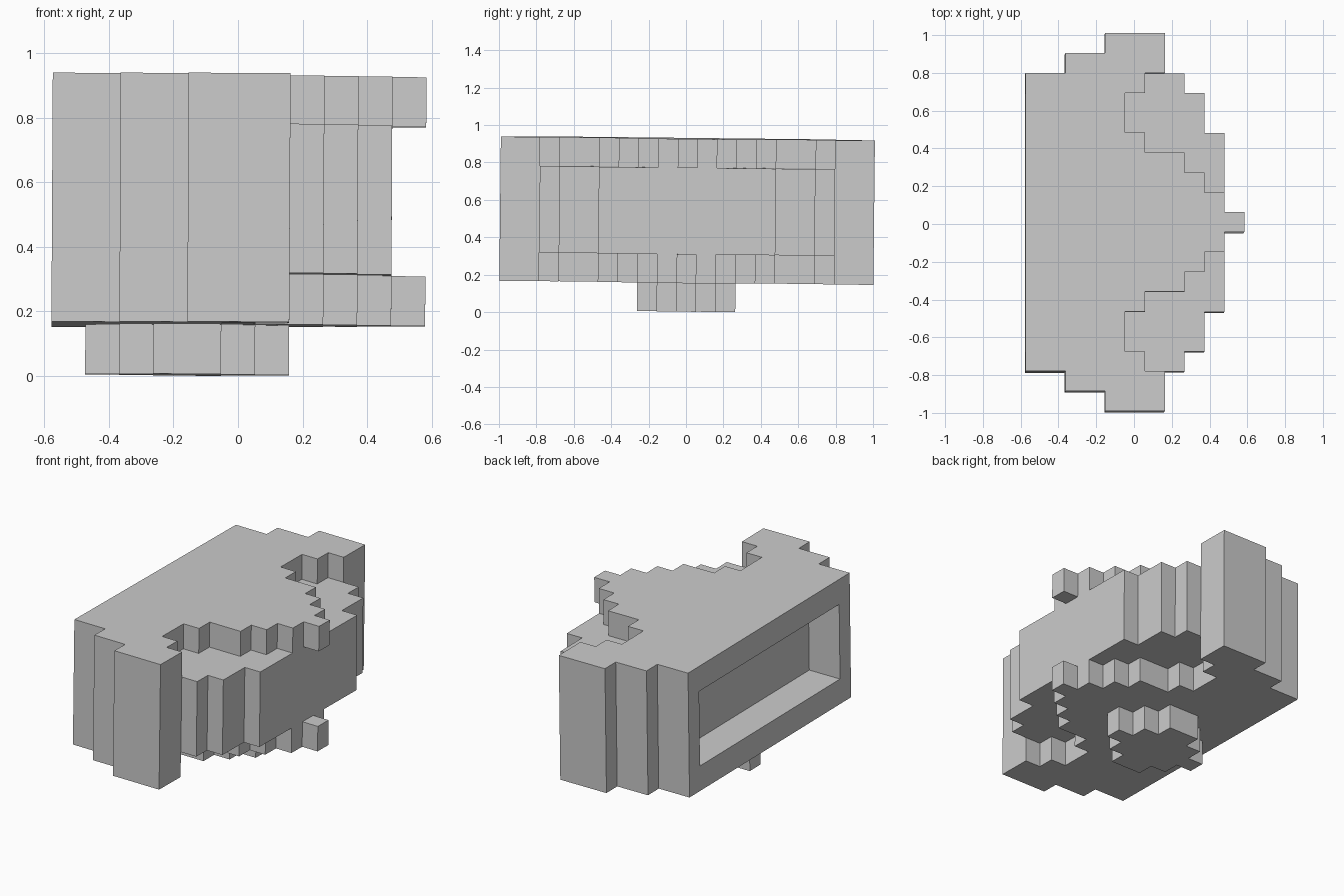
import bpy, bmesh
from mathutils import Matrix, Vector

if "Cube" in bpy.data.objects:
    bpy.data.objects.remove(bpy.data.objects["Cube"])

STEP = 2 / 19      # cell size in x and y
RISE = 0.1542      # height of one layer

# Each layer: (start, end) cell in x for rows going outward from the middle (mirrored in y)
foot_rows = [(1, 7), (2, 6), (3, 5)]
plate_rows = [(0, 11), (0, 10), (0, 9), (0, 8), (0, 6), (0, 5), (0, 5), (0, 6), (2, 7), (4, 7)]
# middle layers carry the two-cell-deep recess in the back
body_rows = [(2, 10)] * 5 + [(2, 9)] * 2 + [(0, 8), (2, 7), (4, 7)]


def cells(rows, layers):
    """Filled grid cells of a stepped profile, mirrored across y = 0."""
    return {(i, s * j, k)
            for k in layers for j, (a, b) in enumerate(rows)
            for i in range(a, b) for s in (-1, 1)}


# the whole model leans very slightly
tilt = Matrix.Translation((0, 0, 0.003)) @ Matrix.Rotation(-0.011, 4, 'X') @ Matrix.Rotation(0.0055, 4, 'Y')


def build(name, part, solid):
    """Skin a set of cells, leaving out walls that are hidden inside the solid."""
    bm = bmesh.new()
    verts = {}

    def corner(p):
        if p not in verts:
            verts[p] = bm.verts.new(((p[0] - 5.5) * STEP, (p[1] - 0.5) * STEP, p[2] * RISE))
        return verts[p]

    for c in sorted(part):
        for axis in range(3):
            for side in (0, 1):
                n = list(c)
                n[axis] += 2 * side - 1
                if tuple(n) in solid:
                    continue
                u, v = (axis + 1) % 3, (axis + 2) % 3
                quad = []
                for du, dv in ((0, 0), (1, 0), (1, 1), (0, 1)):
                    p = list(c)
                    p[axis] += side
                    p[u] += du
                    p[v] += dv
                    quad.append(corner(tuple(p)))
                bm.faces.new(quad if side else quad[::-1])
    bm.normal_update()
    bmesh.ops.dissolve_limit(bm, angle_limit=0.02, verts=bm.verts[:], edges=bm.edges[:])
    bm.transform(tilt)
    mesh = bpy.data.meshes.new(name)
    bm.to_mesh(mesh)
    bm.free()
    obj = bpy.data.objects.new(name, mesh)
    bpy.context.collection.objects.link(obj)


# Round stepped foot underneath; notched bottom and top plates around a solid core
foot = cells(foot_rows, [0])
housing = cells(plate_rows, [1, 5]) | cells(body_rows, [2, 3, 4])
build("foot", foot, foot | housing)
build("housing", housing, foot | housing)
